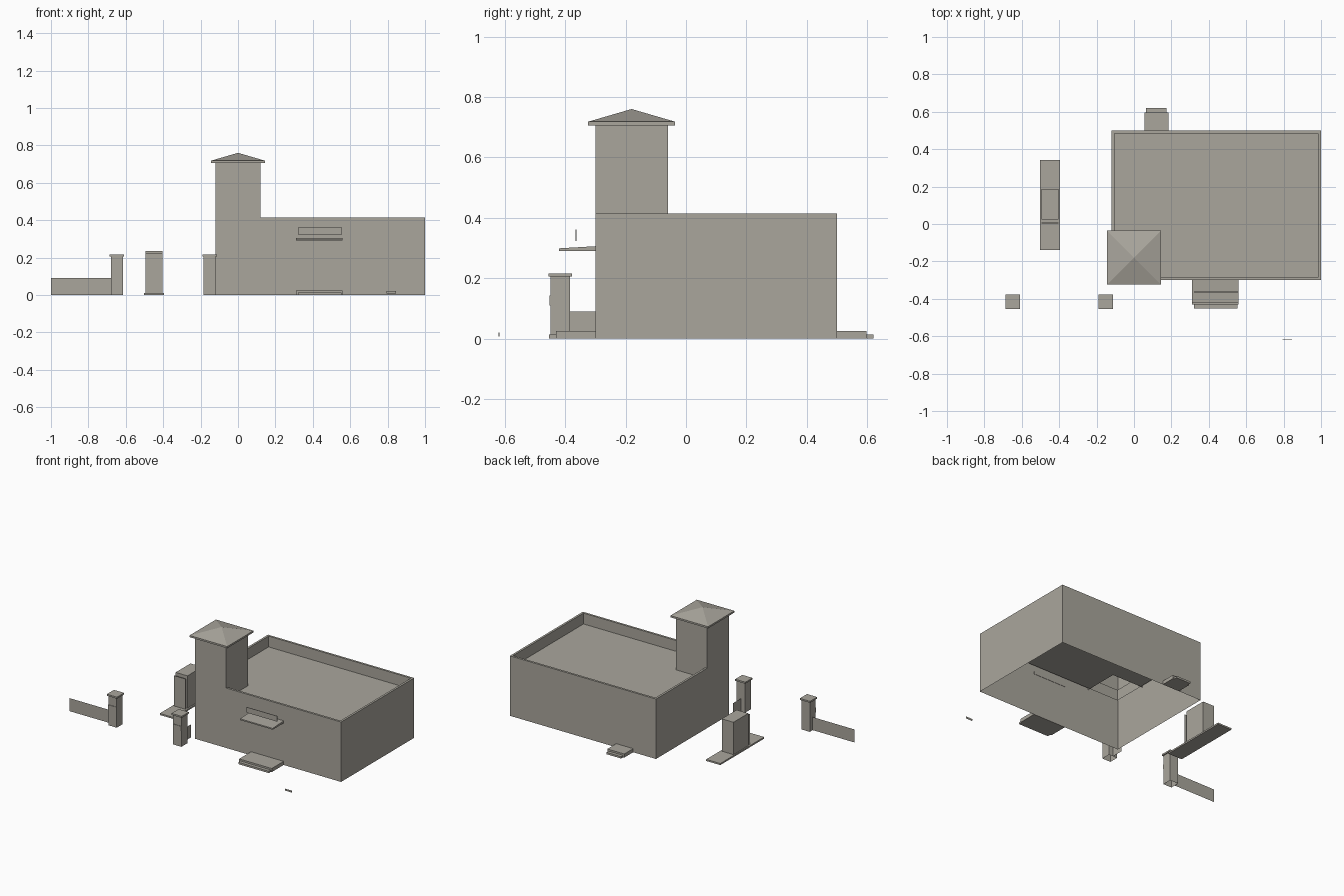
import bpy, bmesh

cube = bpy.data.objects.get("Cube")
if cube:
    bpy.data.objects.remove(cube, do_unlink=True)

# One plain stone colour for everything
STONE = (0.40, 0.38, 0.335, 1)
stone = bpy.data.materials.new("warm grey stone")
stone.use_nodes = True
stone.diffuse_color = STONE
stone.node_tree.nodes["Principled BSDF"].inputs["Base Color"].default_value = STONE


def finish(name, bm):
    """Turn a bmesh into a named object."""
    mesh = bpy.data.meshes.new(name)
    bm.to_mesh(mesh)
    bm.free()
    mesh.materials.append(stone)
    obj = bpy.data.objects.new(name, mesh)
    bpy.context.collection.objects.link(obj)
    return obj


def box_mesh(x, y, z, open_sides=()):
    """Box from ranges; open_sides lists the z directions left without a face."""
    bm = bmesh.new()
    bmesh.ops.create_cube(bm, size=1)
    bm.normal_update()
    gone = [f for f in bm.faces if round(f.normal.z) in open_sides and abs(f.normal.z) > 0.5]
    bmesh.ops.delete(bm, geom=gone, context='FACES')
    for v in bm.verts:
        v.co = [r[0] if c < 0 else r[1] for c, r in zip(v.co, (x, y, z))]
    return bm


def box(name, x, y, z, open_sides=()):
    return finish(name, box_mesh(x, y, z, open_sides))


def sheet(name, points):
    """Single flat polygon."""
    bm = bmesh.new()
    bm.faces.new([bm.verts.new(p) for p in points])
    return finish(name, bm)


# Main hall: open-bottomed shell with a parapet rim
X0, X1, Y0, Y1, TOP, ROOF, RIM = -0.12, 1.0, -0.30, 0.50, 0.415, 0.34, 0.015
T = 0.24  # tower width
bm = box_mesh((X0, X1), (Y0, Y1), (0, TOP), (-1,))
top = [f for f in bm.faces if f.normal.z > 0.5]
bmesh.ops.inset_region(bm, faces=top, thickness=RIM, use_even_offset=True)
edges = list(top[0].edges)
bmesh.ops.delete(bm, geom=top, context='FACES_ONLY')
lip = bmesh.ops.extrude_edge_only(bm, edges=edges)["geom"]
for v in lip:
    if isinstance(v, bmesh.types.BMVert):
        v.co.z = ROOF
bmesh.ops.recalc_face_normals(bm, faces=bm.faces)
finish("hall_walls", bm)

# Flat roof, notched where the tower rises
xt, yt = X0 + T, Y0 + T
outline = [(xt, Y0 + RIM), (X1 - RIM, Y0 + RIM), (X1 - RIM, Y1 - RIM),
           (X0 + RIM, Y1 - RIM), (X0 + RIM, yt), (xt, yt)]
sheet("hall_roof", [(px, py, ROOF) for px, py in outline])

# Tower with slab and pyramid cap
box("tower", (X0, xt), (Y0, yt), (ROOF, 0.708), (-1, 1))
cx, cy, h = 0.0, -0.18, 0.144
bm = box_mesh((cx - h, cx + h), (cy - h, cy + h), (0.706, 0.718))
cap = [f for f in bm.faces if f.normal.z > 0.5]
peak = bmesh.ops.poke(bm, faces=cap)["verts"][0]
peak.co.z = 0.76
finish("tower_cap", bm)

# Entrance canopy, thinner towards the front
bm = box_mesh((0.31, 0.56), (-0.42, Y0 + 0.002), (0.29, 0.306))
for v in bm.verts:
    if v.co.y < -0.4 and v.co.z > 0.3:
        v.co.z = 0.299
finish("entrance_canopy", bm)
box("canopy_panel", (0.32, 0.556), (-0.366, -0.362), (0.324, 0.362))

# Two-level steps at front and back doors
box("front_step_upper", (0.31, 0.56), (-0.43, Y0), (0, 0.025))
box("front_step_lower", (0.32, 0.553), (-0.453, -0.43), (0, 0.013))
box("back_step_upper", (0.055, 0.185), (Y1, 0.597), (0, 0.025))
box("back_step_lower", (0.063, 0.175), (0.597, 0.62), (0, 0.013))

# Gate posts with caps and name plates
GY, P, C = -0.416, 0.032, 0.039
for side, gx in (("right", -0.648), ("left", -0.152)):
    box(f"gate_post_{side}", (gx - P, gx + P), (GY - P, GY + P), (0, 0.205), (-1,))
    box(f"gate_cap_{side}", (gx - C, gx + C), (GY - C, GY + C), (0.205, 0.216))
    box(f"gate_plate_{side}", (gx - P, gx + P), (GY - P - 0.003, GY - P), (0.11, 0.143))

# Thin boundary walls beside the gate
FENCE = 0.09
sheet("gate_wall_long", [(-1, GY, 0), (-0.68, GY, 0), (-0.68, GY, FENCE), (-1, GY, FENCE)])
sheet("gate_wall_short", [(-0.152, GY + P, 0), (-0.152, Y0, 0),
                          (-0.152, Y0, FENCE), (-0.152, GY + P, FENCE)])

# Freestanding block on a plinth, with a thin panel in front
box("block_plinth", (-0.503, -0.395), (-0.138, 0.343), (0, 0.011))
box("block", (-0.495, -0.405), (0.025, 0.187), (0.011, 0.235))
box("block_panel", (-0.495, -0.405), (0.004, 0.008), (0.011, 0.221))

# Small marker plate out in front
box("marker_plate", (0.795, 0.845), (-0.621, -0.618), (0.008, 0.02))
